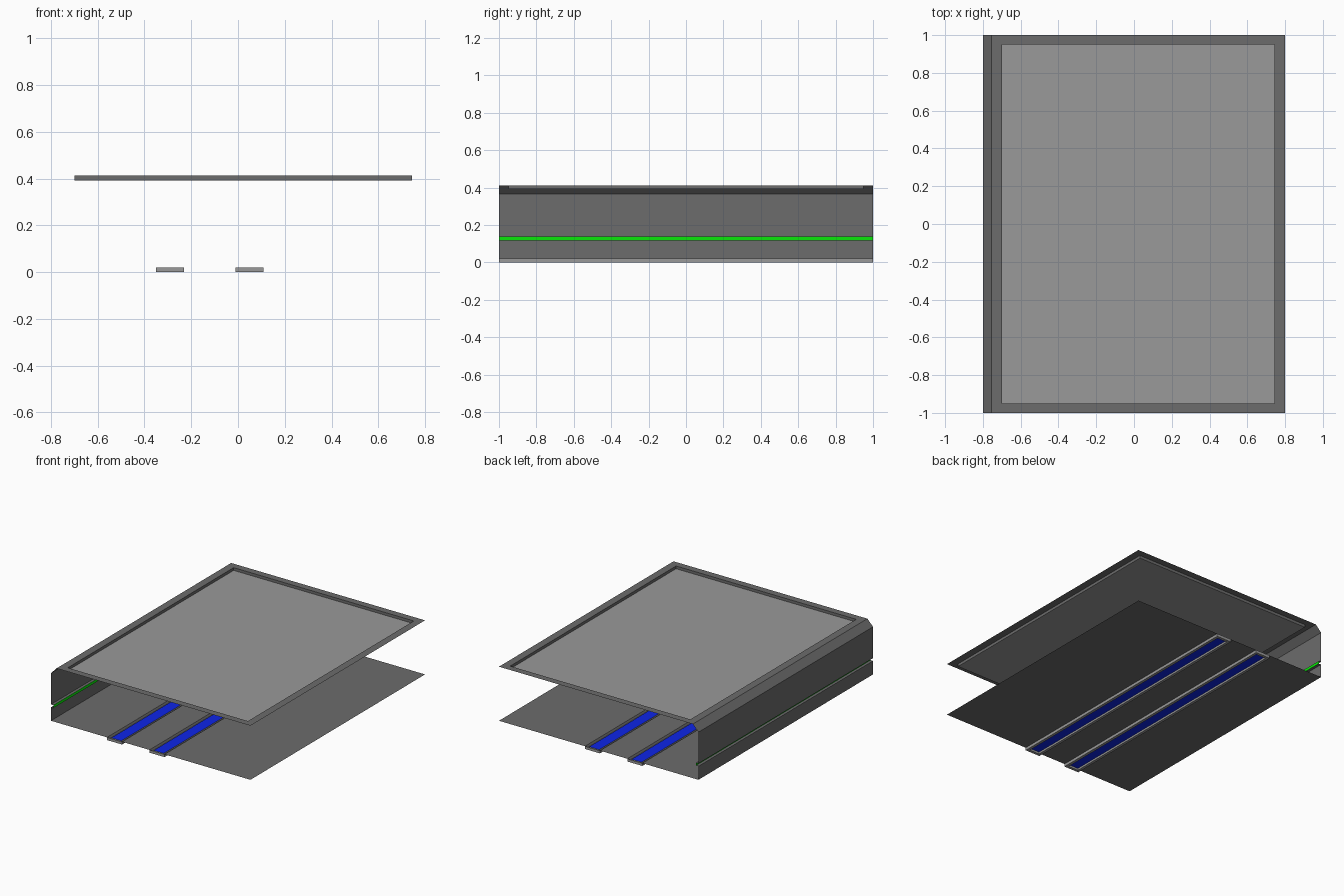
import bpy

if "Cube" in bpy.data.objects:
    bpy.data.objects.remove(bpy.data.objects["Cube"])

def mat(name, c):
    m = bpy.data.materials.new(name)
    m.diffuse_color = (*c, 1)
    m.use_nodes = True
    m.node_tree.nodes["Principled BSDF"].inputs["Base Color"].default_value = m.diffuse_color
    return m

DARK = mat("dark_grey", (0.15, 0.15, 0.15))
LIGHT = mat("light_grey", (0.32, 0.32, 0.32))
GREEN = mat("green_glow", (0.003, 0.8, 0.003))
BLUE = mat("blue_glow", (0.004, 0.018, 0.8))

def build(name, quads, material):
    verts, faces = [], []
    for q in quads:
        faces.append(tuple(range(len(verts), len(verts) + 4)))
        verts += q
    me = bpy.data.meshes.new(name)
    me.from_pydata(verts, [], faces)
    me.materials.append(material)
    ob = bpy.data.objects.new(name, me)
    bpy.context.collection.objects.link(ob)
    return ob

def loop(x0, x1, y0, y1, z):
    return [(x0, y0, z), (x1, y0, z), (x1, y1, z), (x0, y1, z)]

def band(a, b):
    # four quads joining two rectangular loops
    return [[a[i], a[(i + 1) % 4], b[(i + 1) % 4], b[i]] for i in range(4)]

def sweep(points):
    # open profile in x, z run along the full depth
    return [[(x0, -1, z0), (x0, 1, z0), (x1, 1, z1), (x1, -1, z1)]
            for (x0, z0), (x1, z1) in zip(points, points[1:])]

FLOOR, CEIL, PANEL = 0.02, 0.412, 0.392
channels = [(-0.35, -0.23), (-0.01, 0.11)]

# floor pieces between the light channels
edges = [-0.8] + [x for c in channels for x in c] + [0.8]
build("floor", [loop(a, b, -1, 1, FLOOR) for a, b in zip(edges[::2], edges[1::2])], DARK)

# sunken floor channels with a raised blue light strip
for i, (a, b) in enumerate(channels):
    top = loop(a, b, -1, 1, FLOOR)
    low = loop(a, b, -1, 1, 0)
    rim = loop(a + 0.02, b - 0.02, -0.98, 0.98, 0)
    lamp = loop(a + 0.02, b - 0.02, -0.98, 0.98, 0.014)
    build(f"floor_channel_{i + 1}", band(top, low) + band(low, rim) + band(rim, lamp), LIGHT)
    build(f"floor_light_{i + 1}", [lamp], BLUE)

# side wall with a slot pushed inward, and the sloped top edge
g0, g1, gx = 0.118, 0.138, -0.78
build("wall_lower", sweep([(-0.8, FLOOR), (-0.8, g0), (gx, g0)]), DARK)
build("wall_light", sweep([(gx, g0), (gx, g1)]), GREEN)
build("wall_upper", sweep([(gx, g1), (-0.8, g1), (-0.8, 0.365), (-0.755, CEIL)]), DARK)

# ceiling frame and lowered panel
outer = loop(-0.755, 0.8, -1, 1, CEIL)
inner = loop(-0.7, 0.745, -0.95, 0.95, CEIL)
drop = loop(-0.7, 0.745, -0.95, 0.95, PANEL)
build("ceiling_frame", [q[::-1] for q in band(outer, inner) + band(inner, drop)], DARK)
build("ceiling_panel", [drop[::-1]], LIGHT)
